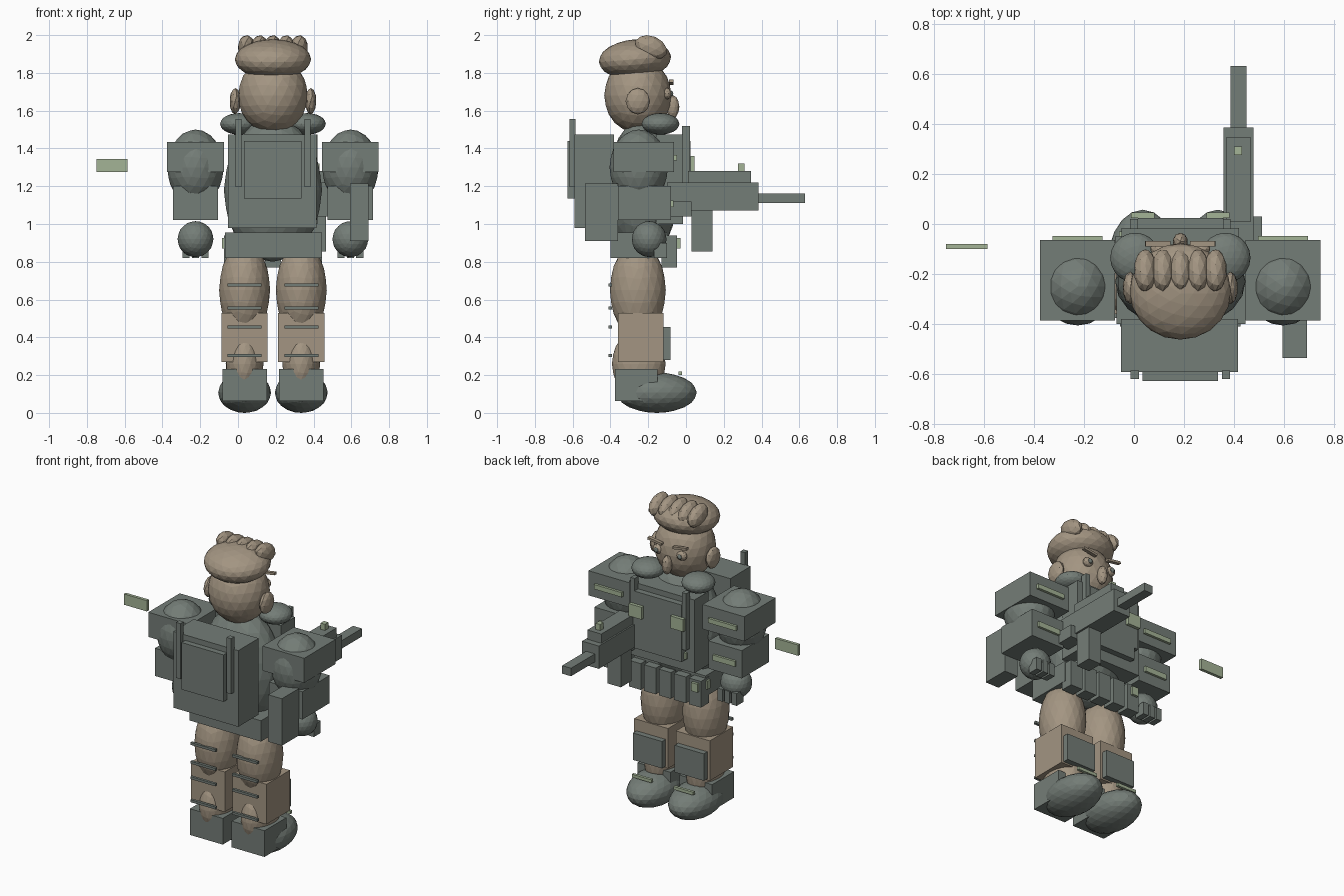
import bpy, math

CX = 0.185  # centre line of the figure


def material(name, rgb):
    m = bpy.data.materials.new(name)
    lin = [((c / 255 + 0.055) / 1.055) ** 2.4 for c in rgb]
    m.diffuse_color = (*lin, 1)
    return m


GREY = material("slate_grey", (116, 125, 119))
TAN = material("warm_tan", (163, 149, 130))
GREEN = material("pale_green", (164, 179, 150))


def finish(name, mat, rot):
    o = bpy.context.object
    o.name = name
    o.rotation_euler = rot
    o.data.materials.append(mat)
    return o


def box(name, x, y, z, mat=GREY, rot=(0, 0, 0)):
    """Box from (min, max) pairs."""
    mid = [(a + b) / 2 for a, b in (x, y, z)]
    bpy.ops.mesh.primitive_cube_add(size=1, location=mid)
    bpy.context.object.scale = [b - a for a, b in (x, y, z)]
    return finish(name, mat, rot)


def ball(name, centre, radii, mat=GREY, detail=3, rot=(0, 0, 0)):
    bpy.ops.mesh.primitive_ico_sphere_add(subdivisions=detail, radius=1, location=centre)
    bpy.context.object.scale = radii
    return finish(name, mat, rot)


def span(c, half):
    return (c - half, c + half)


# Head, hair and face
ball("head", (CX, -0.255, 1.68), (0.185, 0.178, 0.2), TAN)
ball("hair_cap", (CX, -0.27, 1.872), (0.202, 0.192, 0.105), TAN, 3, (0.08, 0, 0))
for i in range(5):
    end = i in (0, 4)
    ball("fringe_curl", (CX + (i - 2) * 0.07, -0.185, 1.935),
         (0.046, 0.09, 0.06), TAN, 2, (-0.4, 0, 0))
ball("nose", (CX, -0.07, 1.62), (0.03, 0.035, 0.062), TAN, 2)
for s in (-1, 1):
    ball("ear", (CX + s * 0.2, -0.255, 1.65), (0.03, 0.065, 0.07), TAN, 2)
    ball("eye", (CX + s * 0.085, -0.1, 1.69), (0.035, 0.025, 0.03), TAN, 2)
    ball("pupil", (CX + s * 0.085, -0.079, 1.69), (0.015, 0.012, 0.016), GREY, 2)
    box("eyebrow", span(CX + s * 0.09, 0.05), (-0.09, -0.067), (1.742, 1.757), TAN,
        (0, -s * 0.15, 0))

# Torso and vest
ball("torso", (CX, -0.23, 1.18), (0.26, 0.185, 0.38))
box("vest", span(CX, 0.235), (-0.16, -0.015), (1.0, 1.475))
box("vest_panel", span(CX, 0.17), (-0.015, 0.024), (1.07, 1.44))
for s in (-1, 1):
    ball("collar_pad", (CX + s * 0.18, -0.135, 1.53), (0.1, 0.1, 0.057))
    box("vest_strap", span(CX + s * 0.185, 0.015), (-0.02, 0.02), (1.15, 1.52))
    box("chest_patch", span(CX + s * 0.15, 0.046), (0.024, 0.045), (1.28, 1.36), GREEN)
box("vest_tag", (0.0, 0.05), (-0.015, 0.0), (1.08, 1.12), GREEN)

# Backpack
box("backpack", (-0.052, 0.415), (-0.59, -0.38), (0.98, 1.475))
box("backpack_panel", (0.033, 0.335), (-0.627, -0.59), (1.135, 1.44))
for s in (-1, 1):
    box("backpack_post", span(CX + s * 0.182, 0.016), (-0.618, -0.585), (1.195, 1.555))

# Belt with pouches
box("belt", (-0.07, 0.445), (-0.4, -0.1), (0.82, 0.955))
for i in range(5):
    box("belt_pouch", span(CX + (i - 2) * 0.108, 0.043), (-0.13, -0.047), (0.77, 0.94))
box("belt_tag", (-0.06, -0.015), (-0.047, -0.03), (0.87, 0.925), GREEN)
box("belt_side_tag", (-0.085, -0.068), (-0.13, -0.1), (0.87, 0.925), GREEN)

# Arms
for s in (-1, 1):
    x = CX + s * 0.41
    ball("upper_arm", (x, -0.25, 1.3), (0.15, 0.155, 0.2))
    box("shoulder_plate", span(x, 0.15), (-0.385, -0.063), (1.275, 1.435))
    box("shoulder_tag", span(x, 0.1), (-0.063, -0.047), (1.335, 1.365), GREEN)
    box("forearm_guard", span(x, 0.12), (-0.36, -0.08), (1.02, 1.2))
    box("forearm_tag", span(x, 0.08), (-0.08, -0.065), (1.09, 1.125), GREEN)
    ball("hand", (x, -0.195, 0.92), (0.095, 0.092, 0.095))
    for k in (-1, 0, 1):
        box("finger", span(x + k * 0.05, 0.019), (-0.17, -0.1), (0.82, 0.9))

# Legs and boots
for s in (-1, 1):
    x = CX + s * 0.15
    ball("thigh", (x, -0.255, 0.65), (0.135, 0.148, 0.25), TAN)
    box("shin", span(x, 0.122), (-0.36, -0.12), (0.27, 0.53), TAN)
    box("knee_pad", span(x, 0.105), (-0.12, -0.083), (0.28, 0.455))
    ball("calf", (x, -0.25, 0.26), (0.1, 0.142, 0.18), TAN)
    for z in (0.677, 0.555, 0.455, 0.305):
        box("leg_strap", span(x, 0.09), (-0.41, -0.393), (z - 0.008, z + 0.008))
    box("boot_cuff", span(x, 0.118), (-0.375, -0.15), (0.063, 0.233))
    ball("boot_toe", (x, -0.155, 0.107), (0.14, 0.212, 0.107))
    box("boot_lace", span(x, 0.07), (-0.04, -0.022), (0.2, 0.22), GREEN)

# Blaster held in front
box("blaster_body", (0.357, 0.477), (-0.1, 0.385), (1.072, 1.22))
box("blaster_top", (0.367, 0.467), (0.01, 0.345), (1.22, 1.28))
box("blaster_barrel", (0.385, 0.449), (0.385, 0.63), (1.11, 1.162))
box("blaster_magazine", (0.37, 0.465), (0.03, 0.14), (0.855, 1.072))
box("blaster_grip", (0.38, 0.51), (-0.1, 0.03), (1.04, 1.12))
box("blaster_sight", (0.4, 0.432), (0.275, 0.31), (1.28, 1.32), GREEN)

# Holster behind the arm and detached tag
box("holster", (0.592, 0.69), (-0.535, -0.36), (0.91, 1.215))
box("loose_tag", (-0.75, -0.585), (-0.1, -0.08), (1.275, 1.345), GREEN)
